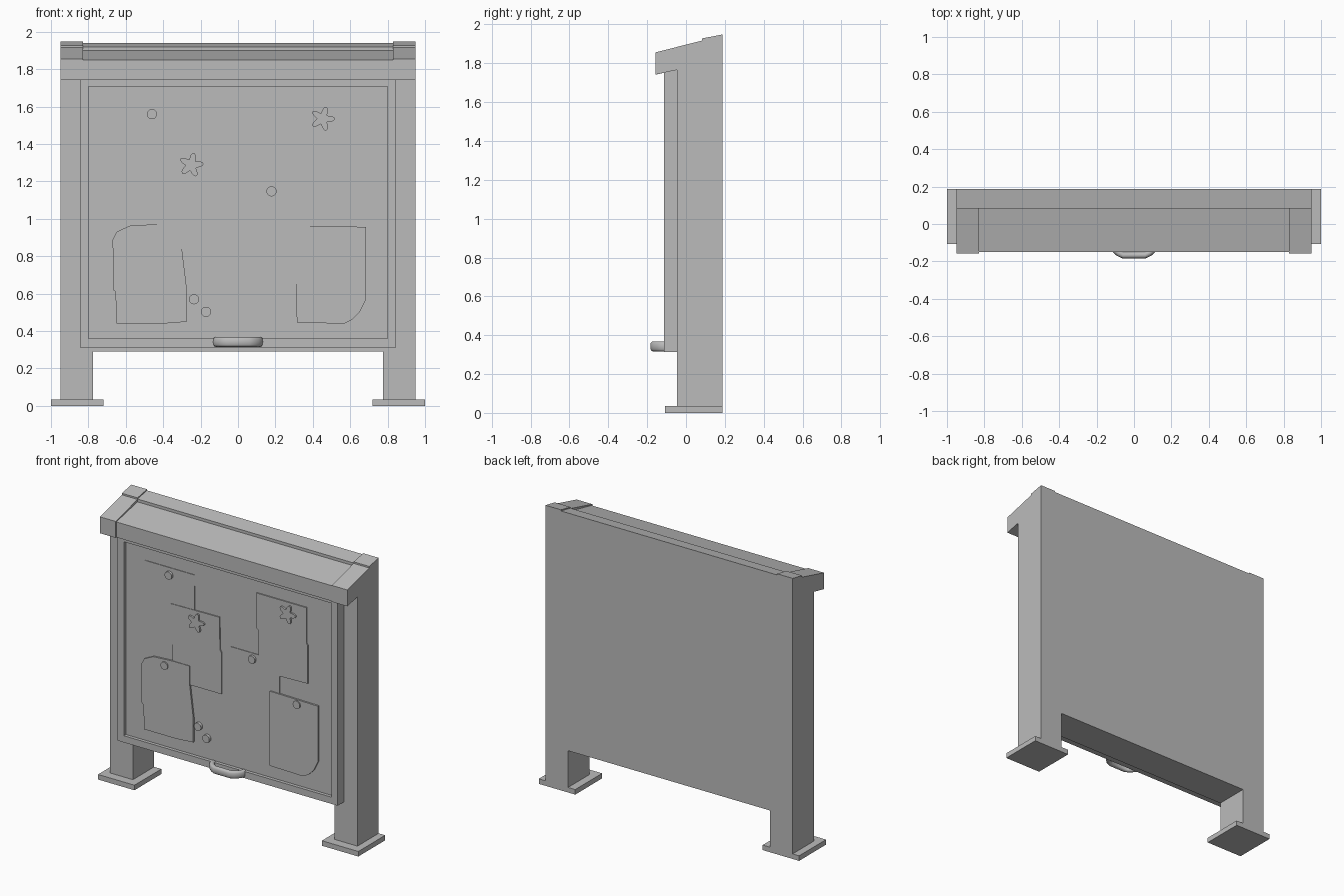
import bpy, bmesh, math
from mathutils import Vector

cube = bpy.data.objects.get("Cube")
if cube:
    bpy.data.objects.remove(cube, do_unlink=True)

grey = bpy.data.materials.new("plain grey")
grey.use_nodes = True
grey.diffuse_color = (.5, .5, .5, 1)
grey.node_tree.nodes["Principled BSDF"].inputs["Base Color"].default_value = (.5, .5, .5, 1)


def finish(name, bm):
    bmesh.ops.recalc_face_normals(bm, faces=bm.faces)
    mesh = bpy.data.meshes.new(name)
    bm.to_mesh(mesh)
    bm.free()
    mesh.materials.append(grey)
    obj = bpy.data.objects.new(name, mesh)
    bpy.context.collection.objects.link(obj)
    return obj


def box_mesh(x, y, z):
    bm = bmesh.new()
    bmesh.ops.create_cube(bm, size=1)
    for v in bm.verts:
        for i, span in enumerate((x, y, z)):
            v.co[i] = span[0] if v.co[i] < 0 else span[1]
    return bm


def prism(name, outline, low, high, along):
    """Extrude an outline: (x, z) points along y, or (y, z) points along x."""
    def place(p, d):
        return (p[0], d, p[1]) if along == "y" else (d, p[0], p[1])
    bm = bmesh.new()
    ends = [[bm.verts.new(place(p, d)) for p in outline] for d in (low, high)]
    for ring in ends:
        bm.faces.new(ring)
    n = len(outline)
    for i in range(n):
        j = (i + 1) % n
        bm.faces.new((ends[0][i], ends[0][j], ends[1][j], ends[1][i]))
    return finish(name, bm)


BACK, BODY_FRONT, FRAME_FRONT, BOARD = .187, -.046, -.113, -.09

# Body: two legs joined by a thick panel
half = [(.775, .29), (.775, .03), (.95, .03), (.95, 1.766)]
body = half + [(-x, z) for x, z in reversed(half)]
prism("body_with_legs", body, BODY_FRONT, BACK, "y")

# Feet
for side, s in (("left", 1), ("right", -1)):
    xs = sorted((s * .72, s))
    finish(side + "_foot", box_mesh(xs, (-.108, BACK), (0, .035)))

# Roof: slightly lower middle, raised end caps
cap = [(-.157, 1.742), (-.157, 1.856), (.083, 1.917), (.083, 1.928),
       (BACK, 1.948), (BACK, 1.766), (BODY_FRONT, 1.766)]
middle = [(-.15, 1.743), (-.15, 1.85), (.083, 1.9), (.083, 1.92),
          (BACK, 1.94), (BACK, 1.766), (BODY_FRONT, 1.766)]
prism("roof_middle", middle, -.83, .83, "x")
prism("left_roof_cap", cap, .83, .95, "x")
prism("right_roof_cap", cap, -.95, -.83, "x")

# Framed board: front face inset and pushed back
bm = box_mesh((-.845, .845), (FRAME_FRONT, BODY_FRONT), (.313, 1.753))
front = min(bm.faces, key=lambda f: f.calc_center_median().y)
bmesh.ops.inset_region(bm, faces=[front], thickness=.066)
rim = bmesh.ops.extrude_face_region(bm, geom=[front])
for v in rim["geom"]:
    if isinstance(v, bmesh.types.BMVert):
        v.co.y = BOARD
bmesh.ops.delete(bm, geom=[front], context="FACES_ONLY")
for v in bm.verts:
    if v.co.z > 1.75:
        v.co.z = 1.768
finish("notice_board_frame", bm)

# Paper notices, stacked in layers
notices = [
    ("upper_left", 1, [(-.65, 1.61), (-.27, 1.61), (-.265, 1.09), (-.64, 1.07), (-.64, 1.29)]),
    ("middle_left", 2, [(-.445, 1.365), (-.075, 1.37), (-.07, 1.145), (-.06, 1.13),
                        (-.06, .84), (-.43, .84), (-.435, 1)]),
    ("lower_left", 3, [(-.67, .89), (-.65, .93), (-.58, .963), (-.43, .972), (-.3, .972),
                       (-.3, .84), (-.273, .62), (-.273, .45), (-.4, .44), (-.65, .44),
                       (-.655, .61), (-.668, .62)]),
    ("upper_right", 2, [(.21, 1.615), (.593, 1.615), (.593, 1.37), (.604, 1.355),
                        (.604, 1.09), (.23, 1.08), (.225, 1.36), (.21, 1.37)]),
    ("middle_right", 1, [(.01, 1.187), (.385, 1.187), (.385, .66), (.31, .652), (.225, .66),
                         (.13, .675), (.037, .685), (.02, .72), (.02, .915), (.01, .925)]),
    ("lower_right", 3, [(.315, .963), (.685, .957), (.685, .57), (.65, .5), (.61, .46),
                        (.567, .44), (.315, .445), (.31, .61)]),
]
for name, layer, outline in notices:
    prism(name + "_notice", outline, BOARD - .004 * layer, BOARD + .002, "y")


def round_outline(x, z, radius, count, wave=0, turn=0):
    pts = []
    for i in range(count):
        a = math.tau * i / count
        r = radius * (1 - wave + wave * math.cos(5 * a))
        pts.append((x + r * math.cos(a + turn), z + r * math.sin(a + turn)))
    return pts


# Round pins and flower pins
pins = [(-.46, 1.56), (-.492, .925), (.179, 1.147), (.524, .925), (-.235, .57), (-.171, .503)]
for x, z in pins:
    prism("round_pin", round_outline(x, z, .027, 20), -.11, BOARD, "y")
for x, z, turn in ((.452, 1.535, 0), (-.25, 1.288, .1)):
    prism("flower_pin", round_outline(x, z, .066, 50, .27, turn), -.11, BOARD, "y")

# Handle: oval section swept along a bowed path
arm = [(.118, -.1), (.114, -.122), (.1, -.14), (.082, -.156), (.06, -.167)]
path = [Vector((-x, y, .342)) for x, y in arm] + [Vector((x, y, .342)) for x, y in reversed(arm)]
bm = bmesh.new()
rings = []
for i, p in enumerate(path):
    t = (path[min(i + 1, len(path) - 1)] - path[max(i - 1, 0)]).normalized()
    side = Vector((-t.y, t.x, 0))
    ring = []
    for k in range(16):
        a = math.tau * k / 16
        c, s = math.cos(a), math.sin(a)
        up = math.copysign(abs(s) ** .6, s) * .026
        ring.append(bm.verts.new(p + side * c * .017 + Vector((0, 0, up))))
    rings.append(ring)
for r0, r1 in zip(rings, rings[1:]):
    for k in range(16):
        j = (k + 1) % 16
        bm.faces.new((r0[k], r0[j], r1[j], r1[k]))
bm.faces.new(rings[0])
bm.faces.new(rings[-1])
handle = finish("handle", bm)
bpy.ops.object.select_all(action="DESELECT")
handle.select_set(True)
bpy.context.view_layer.objects.active = handle
bpy.ops.object.shade_smooth_by_angle(angle=math.radians(40))
